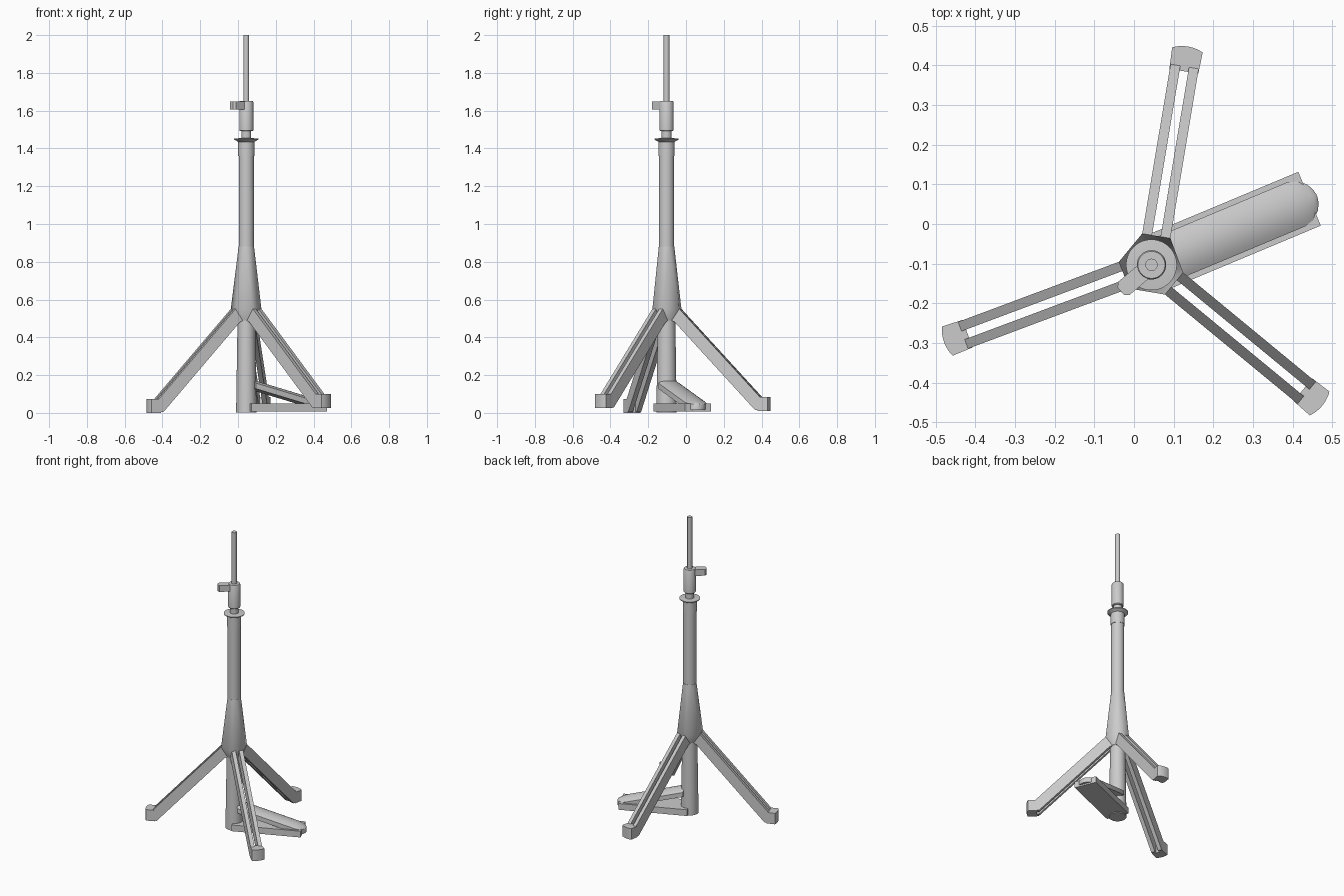
import bpy, bmesh, math
from mathutils import Vector, Matrix

if "Cube" in bpy.data.objects:
    bpy.data.objects.remove(bpy.data.objects["Cube"])

CX, CY = 0.044, -0.103            # axis of the column
LEGS = [(80.5, 0.01), (200.5, 0.0), (320.5, 0.025)]   # heading, foot height
PEDAL = 22.7


def finish(name, bm, heading=0.0, smooth=True):
    bmesh.ops.recalc_face_normals(bm, faces=bm.faces[:])
    me = bpy.data.meshes.new(name)
    bm.to_mesh(me)
    bm.free()
    me.transform(Matrix.Translation((CX, CY, 0)) @ Matrix.Rotation(math.radians(heading), 4, 'Z'))
    ob = bpy.data.objects.new(name, me)
    bpy.context.collection.objects.link(ob)
    if smooth:
        bpy.ops.object.select_all(action='DESELECT')
        ob.select_set(True)
        bpy.context.view_layer.objects.active = ob
        bpy.ops.object.shade_smooth_by_angle(angle=math.radians(30))
    return ob


def lathe(name, profile, n=48):
    """Closed solid from (radius, z) points."""
    bm = bmesh.new()
    rings = [[bm.verts.new((r * math.cos(2 * math.pi * i / n), r * math.sin(2 * math.pi * i / n), z))
              for i in range(n)] for r, z in profile]
    for a, b in zip(rings, rings[1:]):
        for i in range(n):
            j = (i + 1) % n
            bm.faces.new((a[i], a[j], b[j], b[i]))
    bm.faces.new(rings[0][::-1])
    bm.faces.new(rings[-1])
    return finish(name, bm)


def prism(name, base, offset, heading):
    """Extrude a polygon by a vector, then turn it to its heading."""
    bm = bmesh.new()
    a = [bm.verts.new(p) for p in base]
    b = [bm.verts.new(Vector(p) + Vector(offset)) for p in base]
    bm.faces.new(a[::-1])
    bm.faces.new(b)
    for i in range(len(a)):
        j = (i + 1) % len(a)
        bm.faces.new((a[i], a[j], b[j], b[i]))
    return finish(name, bm, heading)


# column, collar, clamp and rod
lathe("lower_tube", [(0.054, 0.003), (0.046, 0.53)])
lathe("upper_tube", [(0.04, 0.5), (0.04, 1.37)])
lathe("tube_collar", [(0.043, 1.36), (0.043, 1.435), (0.064, 1.447), (0.064, 1.452), (0.03, 1.455)])
lathe("neck", [(0.026, 1.44), (0.026, 1.50)])
lathe("clamp", [(0.034, 1.492), (0.037, 1.496), (0.037, 1.646), (0.034, 1.652)])
lathe("rod", [(0.0155, 1.6), (0.0155, 2.0)], 24)

# clamp lever
prism("clamp_lever", [(0.0, -0.022, 1.607), (0.092, -0.022, 1.607), (0.102, -0.012, 1.607),
                      (0.102, 0.012, 1.607), (0.092, 0.022, 1.607), (0.0, 0.022, 1.607)],
      (0, 0, 0.042), 220.5)

# hub: hull blending the round tube into three leg roots
bm = bmesh.new()
for r, z in ((0.041, 0.88), (0.05, 0.49)):
    for i in range(36):
        a = 2 * math.pi * i / 36
        bm.verts.new((r * math.cos(a), r * math.sin(a), z))
for heading, _ in LEGS:
    for y in (-0.036, 0.036):
        bm.verts.new(Matrix.Rotation(math.radians(heading), 3, 'Z') @ Vector((0.074, y, 0.55)))
bmesh.ops.convex_hull(bm, input=bm.verts[:])
finish("leg_hub", bm)

# legs: twin rails and a rounded foot each
for k, (heading, z0) in enumerate(LEGS):
    side = [(0.03, 0.56), (0.073, 0.552), (0.507, z0 + 0.074), (0.507, z0 + 0.004),
            (0.482, z0 + 0.004), (0.05, 0.48), (0.03, 0.49)]
    for s, y in (("left", 0.011), ("right", -0.036)):
        prism(f"leg_{k + 1}_rail_{s}", [(r, y, z) for r, z in side], (0, 0.025, 0), heading)
    arc = [(0.50 + 0.058 * math.sqrt(1 - (t / 1.9) ** 2), 0.039 * t, z0)
           for t in (i / 5 for i in range(-5, 6))]
    prism(f"foot_{k + 1}", [(0.495, -0.037, z0)] + arc + [(0.495, 0.037, z0)],
          (0, 0, 0.074), heading)

# pedal base plate
prism("pedal_base", [(0.0, -0.0735, 0.008), (0.432, -0.0735, 0.008), (0.432, 0.0735, 0.008),
                     (0.0, 0.0735, 0.008)], (0, 0, 0.042), PEDAL)

# pedal lid: sloped, gently arched slab with a round tip (r, edge z, half width, rise)
bm = bmesh.new()
stations = [(0.03, 0.158, 0.06, 0.018), (0.395, 0.056, 0.06, 0.018), (0.42, 0.05, 0.053, 0.014),
            (0.44, 0.046, 0.036, 0.009), (0.449, 0.045, 0.018, 0.005), (0.452, 0.045, 0.004, 0.001)]
loops = []
for r, z, w, h in stations:
    ts = [i / 6 for i in range(-6, 7)]
    top = [bm.verts.new((r, w * t, z + h * (1 - t * t))) for t in ts]
    low = [bm.verts.new((r, w * t, z - 0.03)) for t in reversed(ts)]
    loops.append(top + low)
for a, b in zip(loops, loops[1:]):
    for i in range(len(a)):
        j = (i + 1) % len(a)
        bm.faces.new((a[i], a[j], b[j], b[i]))
bm.faces.new(loops[0])
bm.faces.new(loops[-1])
finish("pedal_lid", bm, PEDAL)
